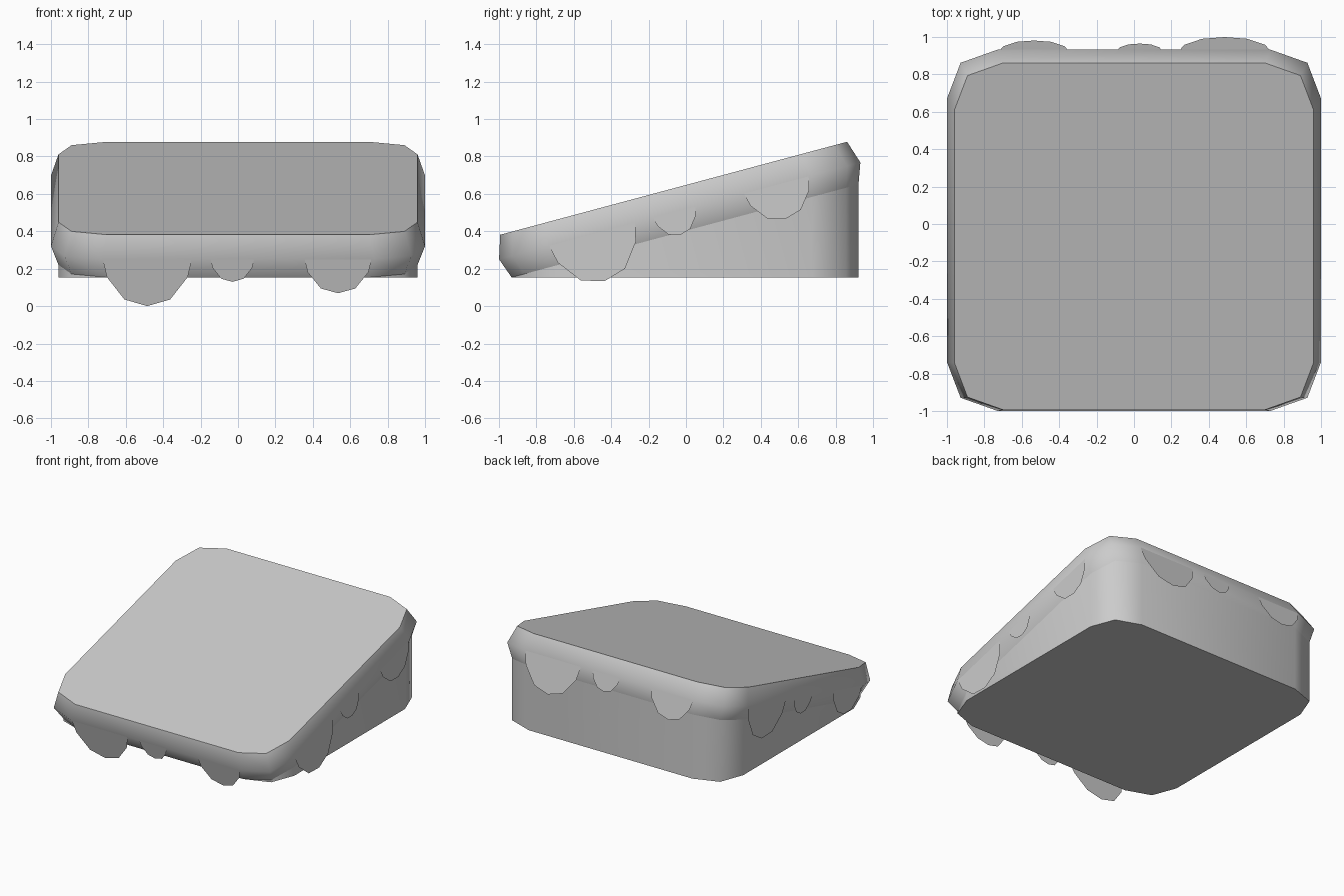
import bpy, bmesh, math
from mathutils import Vector, Matrix

if "Cube" in bpy.data.objects:
    bpy.data.objects.remove(bpy.data.objects["Cube"])

# Frame of the sloping slab: origin at the centre of its top face, tilted 15 degrees
TILT = Matrix.Translation((0, -0.066, 0.63)) @ Matrix.Rotation(math.radians(15), 4, 'X')
CORNER = [(0.96, 0.70), (0.89, 0.89), (0.70, 0.96)]


def ring(scale, depth):
    """Rounded-square outline, sunk below the top face, in world space."""
    pts = []
    for k in range(4):
        rot = Matrix.Rotation(k * math.pi / 2, 4, 'Z')
        pts += [TILT @ (rot @ Vector((x * scale, y * scale, -depth))) for x, y in CORNER]
    return pts


def finish(name, bm, angle=None):
    bmesh.ops.remove_doubles(bm, verts=bm.verts, dist=0.0005)
    mesh = bpy.data.meshes.new(name)
    bm.to_mesh(mesh)
    bm.free()
    ob = bpy.data.objects.new(name, mesh)
    bpy.context.collection.objects.link(ob)
    if angle:
        bpy.ops.object.select_all(action='DESELECT')
        ob.select_set(True)
        bpy.context.view_layer.objects.active = ob
        bpy.ops.object.shade_smooth_by_angle(angle=math.radians(angle))
    return ob


def loft(name, rings, cap_first=False, cap_last=False):
    """Skin a stack of rings given from top to bottom."""
    bm = bmesh.new()
    rows = [[bm.verts.new(p) for p in r] for r in rings]
    n = len(rows[0])
    for a, b in zip(rows, rows[1:]):
        for i in range(n):
            j = (i + 1) % n
            bm.faces.new((a[i], b[i], b[j], a[j]))
    if cap_first:
        bm.faces.new(rows[0])
    if cap_last:
        bm.faces.new(rows[-1][::-1])
    return finish(name, bm, 55)


# Sloping top slab with a bulging rim
under = ring(1, 0.236)
loft("top_slab", [ring(1, 0), ring(1 / 0.96, 0.125), under], cap_first=True)

# Wedge base, dropped straight down from the slab's underside
floor = min(p.z for p in under)
loft("wedge_base", [under, [Vector((p.x, p.y, floor)) for p in under]], cap_last=True)

# Flat scalloped drips hanging from the rim: centre, half width, lowest depth
DRIPS = [(-0.485, 0.235, 0.384), (-0.03, 0.115, 0.25), (0.535, 0.177, 0.313)]
SHAPE = [(-1, 0), (-1, 0.06), (-0.92, 0.38), (-0.52, 0.86), (0, 1),
         (0.52, 0.86), (0.92, 0.38), (1, 0.06), (1, 0)]
bm = bmesh.new()
for k in range(4):
    rot = Matrix.Rotation(k * math.pi / 2, 4, 'Z')
    for cx, half, low in DRIPS:
        pts = [Vector((cx + half * u, -1, -0.125 - (low - 0.125) * w)) for u, w in SHAPE]
        bm.faces.new([bm.verts.new(TILT @ (rot @ p)) for p in pts])
finish("rim_drips", bm)
